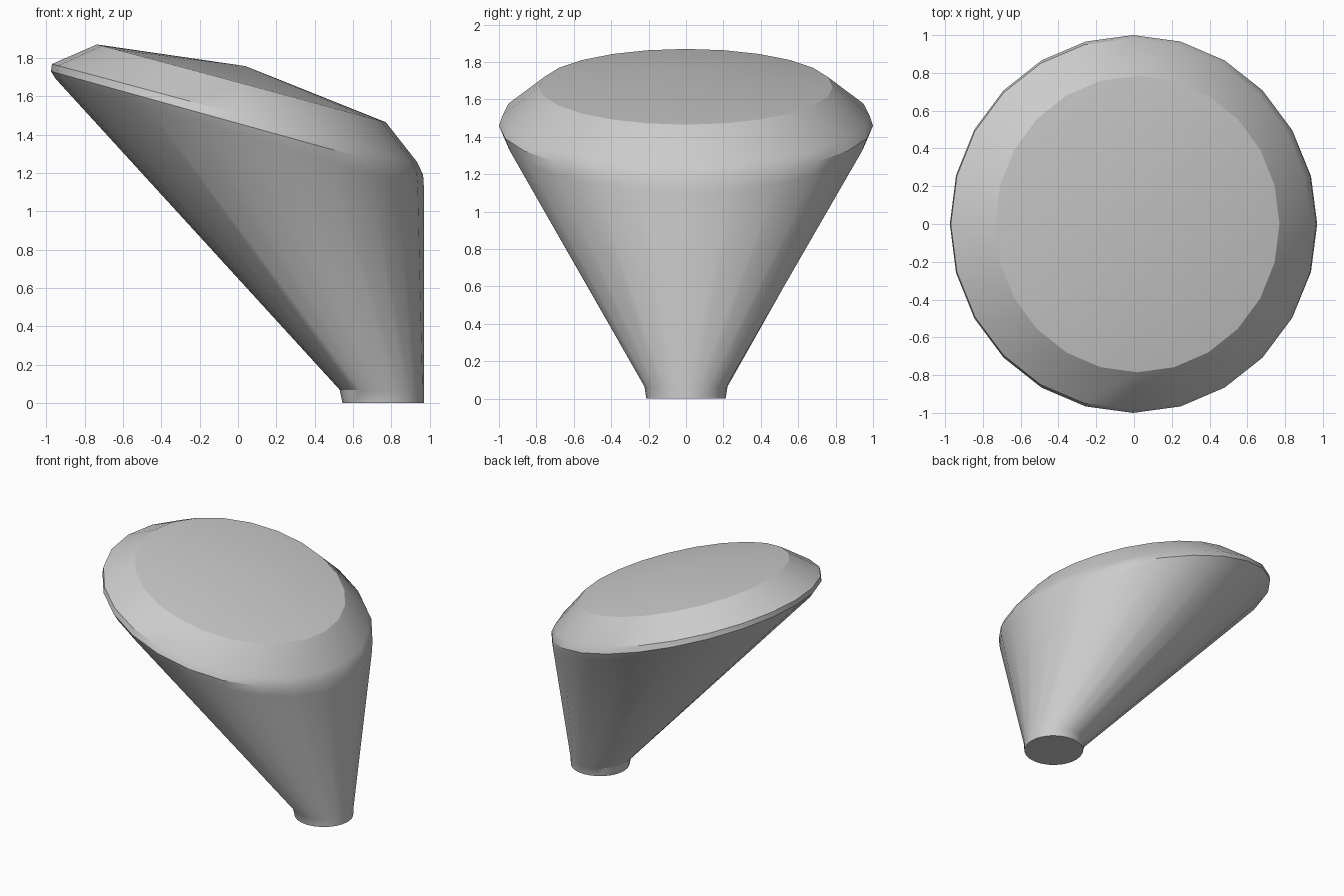
import bpy, bmesh, math

cube = bpy.data.objects.get("Cube")
if cube:
    bpy.data.objects.remove(cube, do_unlink=True)

SIDES = 24

# One flat colour
grey = bpy.data.materials.new("plain grey")
grey.use_nodes = True
colour = (0.6, 0.6, 0.6, 1)
grey.diffuse_color = colour
grey.node_tree.nodes["Principled BSDF"].inputs["Base Color"].default_value = colour


def tilted_ring(bm, left, right, half_width):
    """Ellipse of vertices from its left (x, z) to its right (x, z)."""
    (x0, z0), (x1, z1) = left, right
    ring = []
    for i in range(SIDES):
        a = math.tau * i / SIDES
        t = (1 + math.cos(a)) / 2
        ring.append(bm.verts.new((x0 + (x1 - x0) * t,
                                  half_width * math.sin(a),
                                  z0 + (z1 - z0) * t)))
    return ring


# Ring sections from the foot to the slanted top: left, right, half width
sections = [
    ((0.545, 0), (0.97, 0), 0.212),
    ((0.53, 0.07), (0.97, 0.06), 0.222),
    ((-0.95, 1.69), (0.97, 1.11), 0.975),
    ((-0.975, 1.73), (0.965, 1.19), 1.0),
    ((-0.97, 1.768), (0.935, 1.255), 0.982),
    ((-0.735, 1.87), (0.77, 1.465), 0.785),
]

# Slanted funnel head: skin the rings, close the foot, fan the shallow top
bm = bmesh.new()
rings = [tilted_ring(bm, *s) for s in sections]
for low, high in zip(rings, rings[1:]):
    for i in range(SIDES):
        j = (i + 1) % SIDES
        bm.faces.new((low[i], low[j], high[j], high[i]))
bm.faces.new(list(reversed(rings[0])))
apex = bm.verts.new((0.04, 0, 1.757))
for i in range(SIDES):
    bm.faces.new((rings[-1][i], rings[-1][(i + 1) % SIDES], apex))

mesh = bpy.data.meshes.new("slanted_head")
bm.to_mesh(mesh)
bm.free()
mesh.materials.append(grey)
head = bpy.data.objects.new("slanted_head", mesh)
bpy.context.collection.objects.link(head)

# Soft sides with crisp rims
bpy.ops.object.select_all(action='DESELECT')
head.select_set(True)
bpy.context.view_layer.objects.active = head
bpy.ops.object.shade_smooth_by_angle(angle=math.radians(30))
